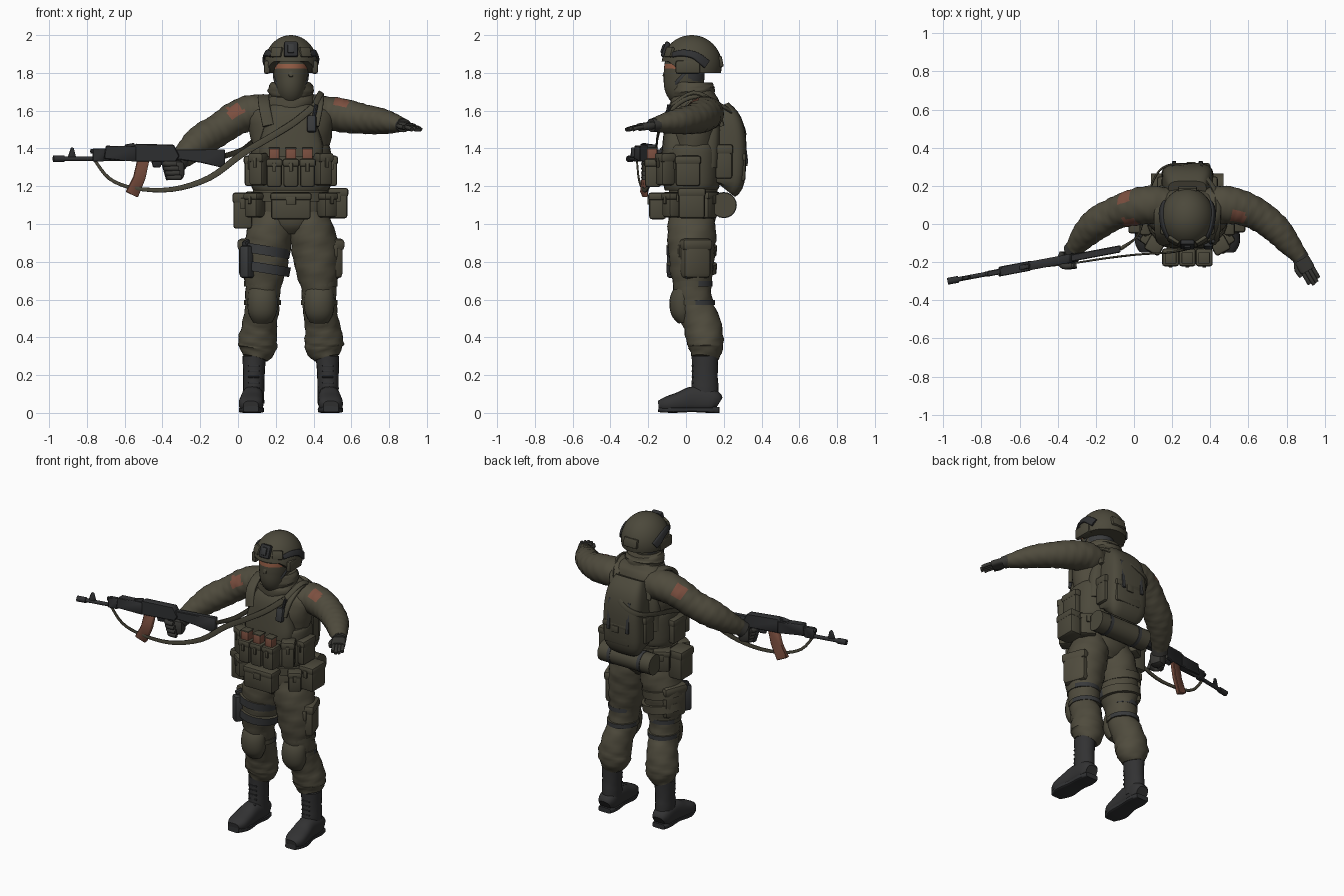
import bpy, bmesh
from math import sin, cos, pi, sqrt, atan2, degrees
from mathutils import Vector, Matrix, Euler

default_cube = bpy.data.objects.get("Cube")
if default_cube:
    bpy.data.objects.remove(default_cube)

MID = .28                                   # body centre line
X, Y, Z = Vector((1, 0, 0)), Vector((0, 1, 0)), Vector((0, 0, 1))
built = []


def material(name, *rgb):
    mat = bpy.data.materials.new(name)
    mat.use_nodes = True
    mat.diffuse_color = (*rgb, 1)
    mat.node_tree.nodes["Principled BSDF"].inputs["Base Color"].default_value = (*rgb, 1)
    return mat


cloth = material("olive cloth", .079, .071, .047)
gear = material("olive gear", .072, .066, .044)
black = material("black metal", .029, .03, .032)
leather = material("black leather", .032, .032, .033)
glove = material("glove grey", .04, .039, .035)
webbing = material("dark webbing", .04, .042, .044)
rust = material("rust brown", .2, .078, .05)
skin = material("skin", .3, .11, .06)


def finish(name, bm, mat):
    bmesh.ops.recalc_face_normals(bm, faces=bm.faces)
    mesh = bpy.data.meshes.new(name)
    bm.to_mesh(mesh)
    bm.free()
    mesh.materials.append(mat)
    obj = bpy.data.objects.new(name, mesh)
    bpy.context.collection.objects.link(obj)
    built.append(obj)
    return obj


def spline(rows, steps):
    rows = [Vector(r) for r in rows]
    out = []
    for i in range(len(rows) - 1):
        a, b, c, d = rows[max(i - 1, 0)], rows[i], rows[i + 1], rows[min(i + 2, len(rows) - 1)]
        for k in range(steps):
            t = k / steps
            out.append(b + (c - a) * (t / 2) + (a * 2 - b * 5 + c * 4 - d) * (t * t / 2)
                       + (b * 3 - a - c * 3 + d) * (t ** 3 / 2))
    return out + [rows[-1]]


def loft(name, rows, mat, ref=Y, fold=0, power=2, sides=20, steps=4):
    """Skin rings of (x, y, z, radius_u, radius_v); ref is the v direction."""
    rows = spline(rows, steps)
    pts = [Vector(r[:3]) for r in rows]
    bm, rings = bmesh.new(), []
    for i, (p, row) in enumerate(zip(pts, rows)):
        t = (pts[min(i + 1, len(pts) - 1)] - pts[max(i - 1, 0)]).normalized()
        v = ref(p) if callable(ref) else ref
        v = (v - t * v.dot(t)).normalized()
        u = v.cross(t)
        ring = []
        for k in range(sides):
            a = 2 * pi * k / sides
            swell = 1 + fold * (sin(2 * a + 1.9 * i) + .7 * sin(5 * a - 1.3 * i))
            c, s = [(abs(q) ** (2 / power)) * (1 if q > 0 else -1) for q in (cos(a), sin(a))]
            ring.append(bm.verts.new(p + (u * c * row[3] + v * s * row[4]) * swell))
        rings.append(ring)
    for low, high in zip(rings, rings[1:]):
        for k in range(sides):
            j = (k + 1) % sides
            bm.faces.new((low[k], low[j], high[j], high[k]))
    bm.faces.new(rings[0])
    bm.faces.new(rings[-1])
    return finish(name, bm, mat)


def tube(name, points, u, v, mat, **options):
    return loft(name, [(*p, u, v) for p in points], mat, **options)


def box(name, centre, size, mat, turn=0, tilt=0, bevel=.012):
    bm = bmesh.new()
    bmesh.ops.create_cube(bm, size=1, matrix=Matrix.Diagonal((*size, 1)))
    bmesh.ops.bevel(bm, geom=bm.edges[:], offset=min(bevel, min(size) / 3), segments=2,
                    profile=.5, affect='EDGES')
    bm.transform(Matrix.Translation(centre) @ Euler((tilt, 0, turn)).to_matrix().to_4x4())
    return finish(name, bm, mat)


def pouch(name, centre, size, turn=0, mat=gear, bevel=.015):
    x, y, z = centre
    w, d, h = size
    box(name, centre, size, mat, turn, bevel=bevel)
    box(name + "_flap", (x, y, z + h * .36), (w + .01, d + .01, h * .3), mat, turn, bevel=bevel)
    out = Vector((sin(turn), -cos(turn), 0)) * (d / 2 + .005)
    box(name + "_tab", Vector(centre) + out + Z * h * .2, (w * .25, .01, h * .3), mat, turn, bevel=.003)


def paint(obj, mat, rule):
    obj.data.materials.append(mat)
    for face in obj.data.polygons:
        if rule(face.center):
            face.material_index = len(obj.data.materials) - 1


def arm_patch(obj, start, end, low, high):
    """Colour the sleeve between two axis points and two angles (front 0, top 90)."""
    start, axis = Vector(start), Vector(end) - Vector(start)
    front = axis.cross(Z).normalized()
    up = front.cross(axis).normalized()

    def inside(c):
        d = c - start
        return 0 < d.dot(axis) < axis.length_squared and low < degrees(atan2(d.dot(up), d.dot(front))) < high
    paint(obj, rust, inside)


def gun_y(x):
    return -.13 + (x + .07) * .188


def gun(name, outline, thick, mat=black):
    """Extrude a side outline of (x, z) along the slanted rifle line."""
    bm = bmesh.new()
    face = bm.faces.new([bm.verts.new((x, gun_y(x) - thick / 2, z)) for x, z in outline])
    new = bmesh.ops.extrude_face_region(bm, geom=[face])["geom"]
    bmesh.ops.translate(bm, vec=Y * thick, verts=[g for g in new if isinstance(g, bmesh.types.BMVert)])
    bmesh.ops.bevel(bm, geom=bm.edges[:], offset=.004, segments=1, affect='EDGES')
    return finish(name, bm, mat)


# Torso, vest, belt and collar
loft("jacket", [(MID, .03, .95, .08, .08), (MID, .03, 1.02, .18, .125), (MID, .04, 1.2, .2, .13),
                (MID, .04, 1.38, .2, .135), (MID, .05, 1.52, .225, .14), (MID, .07, 1.6, .22, .12),
                (MID, .06, 1.66, .15, .1), (MID, .05, 1.7, .1, .09)], cloth, fold=.012, sides=28)
loft("vest_band", [(MID, .03, 1.18, .2, .14), (MID, .03, 1.22, .212, .15), (MID, .035, 1.38, .212, .152),
                   (MID, .035, 1.42, .2, .14)], gear, power=2.5, sides=28)
loft("chest_plate", [(MID, -.05, 1.36, .17, .08), (MID, -.05, 1.42, .17, .075),
                     (MID, -.035, 1.56, .13, .07), (MID, -.01, 1.62, .11, .05)], gear, power=3)
loft("back_plate", [(MID, .12, 1.3, .18, .06), (MID, .13, 1.5, .17, .06), (MID, .12, 1.63, .12, .05)],
     gear, power=3)
loft("belt", [(MID, .03, 1.12, .21, .145), (MID, .03, 1.17, .21, .145)], gear, power=2.4, steps=1, sides=28)
loft("collar", [(MID, .05, 1.61, .145, .12), (MID, .04, 1.65, .135, .125), (MID, .04, 1.68, .118, .112),
                (MID, .035, 1.715, .122, .118), (MID, .035, 1.75, .105, .105)], cloth, fold=.022, sides=24)

# Head with face mask, eye slit and dark nape pad
head = loft("head", [(MID, .03, 1.68, .07, .08), (MID, -.01, 1.72, .08, .1), (MID, -.01, 1.78, .09, .108),
                     (MID, -.005, 1.86, .092, .105), (MID, .01, 1.94, .08, .09)], gear, steps=8, sides=32)
paint(head, skin, lambda c: 1.823 < c.z < 1.852 and c.y < -.055)
paint(head, webbing, lambda c: 1.76 < c.z < 1.82 and c.y > .02)
box("nose", (MID, -.11, 1.797), (.024, .02, .04), gear, tilt=-.3)

# Helmet: dome with a brim that drops behind the brow
bm = bmesh.new()
bmesh.ops.create_uvsphere(bm, u_segments=36, v_segments=24, radius=1)
bm.transform(Matrix.Translation((MID, .03, 1.84)) @ Matrix.Diagonal((.142, .16, .16, 1)))
for v in bm.verts:
    brim = 1.86 - .06 * min(max((v.co.y + .09) / .07, 0), 1)
    v.co.z = max(v.co.z, brim)
finish("helmet", bm, gear)


def on_helmet(side, y, z):
    return (MID + side * .144 * sqrt(1 - ((y - .03) / .16) ** 2 - ((z - 1.84) / .16) ** 2), y, z)


outward = lambda p: p - Vector((MID, .03, 1.84))
for side, word in ((-1, "right"), (1, "left")):
    loft(word + "_helmet_rail", [(*on_helmet(side, y, z), w, .01) for y, z, w in
         ((-.07, 1.895, .014), (-.02, 1.905, .018), (.04, 1.895, .02), (.08, 1.87, .024), (.11, 1.845, .024))],
         black, ref=outward, power=4)
    box(word + "_ear_cover", (MID + side * .127, .01, 1.83), (.032, .13, .07), gear)
    tube(word + "_chin_strap", [(MID + side * .089, .01, 1.82), (MID + side * .08, -.05, 1.75),
         (MID, -.1, 1.69)], .01, .004, webbing, ref=lambda p: p - Vector((MID, 0, 1.75)), sides=8)
    box(word + "_brow_panel", (MID + side * .075, -.088, 1.91), (.065, .02, .055), gear, side * .55, -.3)
box("helmet_mount", (MID, -.108, 1.924), (.075, .028, .085), black, tilt=-.35)
box("mount_clip", (MID, -.12, 1.928), (.035, .02, .05), webbing, tilt=-.35)
box("helmet_back_pack", (MID, .182, 1.86), (.1, .025, .06), gear, tilt=.2)

# Legs, boots, knee pads and thigh gear, mirrored about the centre line
for side, word in ((-1, "right"), (1, "left")):
    def m(dx, *rest):
        return (MID + side * dx, *rest)

    loft(word + "_trouser", [m(.09, .03, 1.06, .1, .11), m(.11, .03, .96, .12, .13), m(.13, .03, .86, .125, .122),
         m(.14, .03, .76, .115, .115), m(.148, .035, .66, .094, .1), m(.152, .05, .56, .09, .095),
         m(.165, .085, .47, .092, .1), m(.175, .1, .39, .102, .098), m(.178, .105, .34, .1, .09),
         m(.19, .1, .29, .068, .07)], cloth, fold=.025, sides=24)
    loft(word + "_knee_pad", [m(.15, -.01, .48, .05, .03), m(.15, -.02, .53, .075, .06),
         m(.15, -.02, .6, .08, .066), m(.15, -.005, .66, .07, .05), m(.15, 0, .69, .04, .03)], gear)
    for z, y in ((.57, .05), (.67, .035)):
        strap = loft(word + "_knee_strap", [m(.15, y, z, .097, .104), m(.15, y, z + .028, .097, .104)], gear, steps=1)
        paint(strap, webbing, lambda c: c.y > .06)
    loft(word + "_boot_shaft", [m(.196, .1, .05, .055, .07), m(.197, .1, .13, .056, .072), m(.196, .1, .2, .057, .068),
         m(.194, .1, .3, .062, .07)], leather, fold=.006)
    loft(word + "_boot_foot", [m(.2, .174, .05, .04, .035), m(.2, .14, .065, .057, .06), m(.203, .04, .072, .058, .068),
         m(.208, -.03, .058, .063, .054), m(.212, -.1, .045, .063, .042), m(.212, -.145, .038, .04, .026)],
         leather, ref=Z, power=2.6)
    loft(word + "_boot_sole", [m(.2, .176, .016, .045, .016), m(.2, .12, .016, .058, .016), m(.203, .03, .018, .055, .014),
         m(.21, -.07, .016, .066, .016), m(.212, -.146, .02, .04, .016)], black, ref=Z, power=5)
    for k in range(6):
        box(word + "_lace", m(.196, .035 - .012 * (k < 2), .1 + .03 * k), (.06, .012, .008), black, bevel=.003)
    pouch(word + "_cargo_pocket", m(.205, .045, .815), (.11, .16, .21), side * .35, cloth, bevel=.03)
    # Vest, belt and shoulder pieces
    pouch(word + "_side_mag_pouch", m(.17, -.11, 1.29), (.08, .08, .17), side * .5)
    pouch(word + "_flank_pouch", m(.22, .01, 1.28), (.05, .13, .16))
    pouch(word + "_belt_pouch", m(.19, -.07, 1.1), (.08, .09, .13), side * .6)
    pouch(word + "_rear_pouch", m(.18, .11, 1.1), (.1, .08, .14), side * 2.6)
    tube(word + "_vest_strap", [m(.12, -.1, 1.52), m(.14, -.06, 1.62), m(.145, .05, 1.675),
         m(.13, .15, 1.63), m(.12, .19, 1.52)], .03, .012, gear,
         ref=lambda p: p - Vector((p.x, .05, 1.5)), power=4)

for k in (-1, 0, 1):
    pouch("front_mag_pouch", (MID + k * .088, -.175, 1.27), (.08, .085, .15))
    box("spare_magazine", (MID + k * .088, -.18, 1.365), (.055, .055, .07), rust, bevel=.006)
    box("magazine_cover", (MID + k * .088, -.178, 1.402), (.06, .058, .009), gear, bevel=.003)
pouch("waist_pack", (MID, -.15, 1.095), (.21, .09, .14))
pouch("right_hip_bag", (.025, .02, 1.07), (.1, .13, .19))
pouch("left_hip_bag", (.53, .03, 1.11), (.1, .14, .16))
box("radio", (.39, -.11, 1.53), (.05, .035, .09), webbing, tilt=-.2)
tube("radio_aerial", [(.4, -.1, 1.56), (.415, -.09, 1.63)], .01, .01, black, sides=8)

# Thigh holster on the front of the right leg
for z in (.74, .835):
    strap = loft("holster_strap", [(.14, .03, z, .132, .132), (.148, .03, z + .05, .134, .134)],
                 cloth, steps=1, sides=24)
    paint(strap, webbing, lambda c: c.y < .03)
box("holster", (.05, -.06, .8), (.06, .07, .17), webbing, -.6)
box("pistol_grip", (.045, -.045, .89), (.03, .05, .05), black, -.6, .3)

# Backpack, side pockets and bed roll
loft("backpack", [(MID, .2, 1.19, .1, .07), (MID, .215, 1.23, .135, .095), (MID, .22, 1.42, .135, .1),
                  (MID, .2, 1.54, .125, .095), (MID, .17, 1.62, .1, .06)], gear, power=4, sides=28)
pouch("backpack_pocket", (MID + .02, .293, 1.3), (.19, .045, .15), pi)
for side in (-1, 1):
    pouch("backpack_side_pocket", (MID + side * .135, .2, 1.33), (.04, .09, .18))
    box("backpack_strap", (MID + side * .07, .312, 1.42), (.022, .012, .2), webbing, tilt=.12, bevel=.003)
tube("bed_roll", [(MID + d, .2, 1.1) for d in (-.19, -.17, .17, .19)], .066, .066, gear, ref=Z, steps=1)
for d in (-.12, .1):
    tube("roll_strap", [(MID + d, .2, 1.1), (MID + d + .022, .2, 1.1)], .069, .069, webbing, ref=Z, steps=1)

# Arms and shoulder patches
arm = loft("right_sleeve", [(.17, .09, 1.58, .1, .09), (.08, .1, 1.59, .1, .095), (-.01, .085, 1.56, .095, .09),
           (-.1, .055, 1.5, .085, .085), (-.19, .005, 1.445, .085, .085), (-.26, -.06, 1.385, .07, .07),
           (-.31, -.125, 1.335, .048, .05)], cloth, ref=Z, fold=.018, sides=32, steps=7)
for low, high in ((15, 62), (118, 165)):
    arm_patch(arm, (-.045, .074, 1.537), (.025, .09, 1.572), low, high)
arm = loft("left_sleeve", [(.39, .09, 1.58, .1, .09), (.48, .1, 1.585, .1, .09), (.58, .08, 1.57, .09, .088),
           (.67, .035, 1.555, .082, .078), (.75, -.03, 1.545, .075, .07), (.81, -.1, 1.535, .062, .056),
           (.87, -.17, 1.525, .042, .036)], cloth, ref=Z, fold=.018, sides=32, steps=7)
arm_patch(arm, (.515, .095, 1.58), (.585, .079, 1.57), 28, 75)

# Open left hand, palm down
along, across = Vector((.5, -.86, -.12)).normalized(), Vector((.86, .5, 0))
wrist = Vector((.862, -.158, 1.525))
tube("left_cuff", [wrist - along * .01, wrist + along * .03], .044, .036, glove, ref=Z)
loft("left_palm", [(*(wrist + along * a), w, .02) for a, w in ((0, .035), (.04, .042), (.09, .042), (.1, .036))],
     glove, ref=Z, power=3)
for k, reach in enumerate((.07, .085, .09, .075)):
    root = wrist + along * .09 + across * (.029 - .019 * k)
    tube("left_finger", [root, root + along * reach * .6, root + along * reach - Z * .005], .011, .011, glove, ref=Z, sides=10)
thumb = wrist + along * .03 - across * .03
tube("left_thumb", [thumb, thumb + along * .04 - across * .02, thumb + along * .08 - across * .015],
     .012, .012, glove, ref=Z, sides=10)

# Right fist closed round the rifle grip
grip = Vector((-.355, gun_y(-.355), 1.285))
tube("right_cuff", [(-.3, -.115, 1.345), (-.325, -.145, 1.315)], .05, .05, glove, ref=Z)
box("right_palm", grip + X * .03 + Y * .02, (.075, .085, .1), glove, .3, bevel=.025)
for k in range(4):
    root = grip + X * .008 * k - Z * (.024 * k - .033)
    tube("right_finger", [root + X * .03 - Y * .035, root - X * .015 - Y * .038, root - X * .035 - Y * .01,
         root - X * .02 + Y * .035], .015, .015, glove, ref=Z, sides=10)

# Rifle
gun("receiver", [(-.56, 1.33), (-.33, 1.33), (-.31, 1.36), (-.34, 1.42), (-.54, 1.425), (-.56, 1.405)], .046)
gun("handguard", [(-.71, 1.345), (-.54, 1.33), (-.54, 1.41), (-.7, 1.415)], .052)
gun("stock", [(-.34, 1.345), (-.2, 1.325), (-.07, 1.295), (-.07, 1.395), (-.2, 1.395), (-.34, 1.395)], .038)
gun("gun_grip", [(-.41, 1.335), (-.36, 1.335), (-.34, 1.24), (-.38, 1.23)], .03)
gun("magazine", [(-.535, 1.335), (-.47, 1.335), (-.49, 1.24), (-.53, 1.14), (-.595, 1.17), (-.555, 1.25)], .03, rust)
gun("trigger_guard", [(-.46, 1.335), (-.4, 1.335), (-.41, 1.3), (-.45, 1.3)], .014)
gun("front_sight", [(-.905, 1.345), (-.855, 1.345), (-.87, 1.405), (-.885, 1.405)], .016)
gun("rear_sight", [(-.6, 1.4), (-.54, 1.4), (-.55, 1.43), (-.6, 1.42)], .025)
gun("gas_block", [(-.77, 1.33), (-.71, 1.33), (-.7, 1.4), (-.77, 1.4)], .03)
for name, start, end, z, r in (("barrel", -.97, -.6, 1.345, .012), ("muzzle_brake", -.978, -.92, 1.345, .018),
                               ("gas_tube", -.78, -.65, 1.385, .013)):
    tube(name, [(x, gun_y(x), z) for x in (start, end)], r, r, black, ref=Z, sides=12, steps=1)

# Sling: hangs under the rifle, crosses the chest, then returns round the back to the stock
loft("front_sling", [(-.76, -.26, 1.34, .008, .005), (-.68, -.25, 1.24, .009, .005), (-.55, -.23, 1.19, .01, .005),
     (-.35, -.21, 1.183, .013, .005), (-.15, -.18, 1.245, .016, .005), (.02, -.16, 1.37, .018, .005),
     (.18, -.15, 1.465, .018, .005), (.3, -.125, 1.54, .018, .005), (.41, -.08, 1.63, .018, .005)],
     gear, power=4, sides=12)
tube("back_sling", [(.4, -.09, 1.62), (.44, .04, 1.695), (.43, .16, 1.64), (.36, .26, 1.58), (.25, .31, 1.5),
     (.15, .295, 1.46), (.09, .2, 1.44), (.06, .07, 1.42), (.02, -.06, 1.39), (-.07, -.13, 1.36)],
     .016, .005, gear, ref=lambda p: p - Vector((MID, .06, 1.45)), power=4, sides=12)

# Smooth shading that keeps hard edges
for obj in bpy.context.selected_objects:
    obj.select_set(False)
for obj in built:
    obj.select_set(True)
bpy.context.view_layer.objects.active = built[0]
bpy.ops.object.shade_smooth_by_angle(angle=.7)
